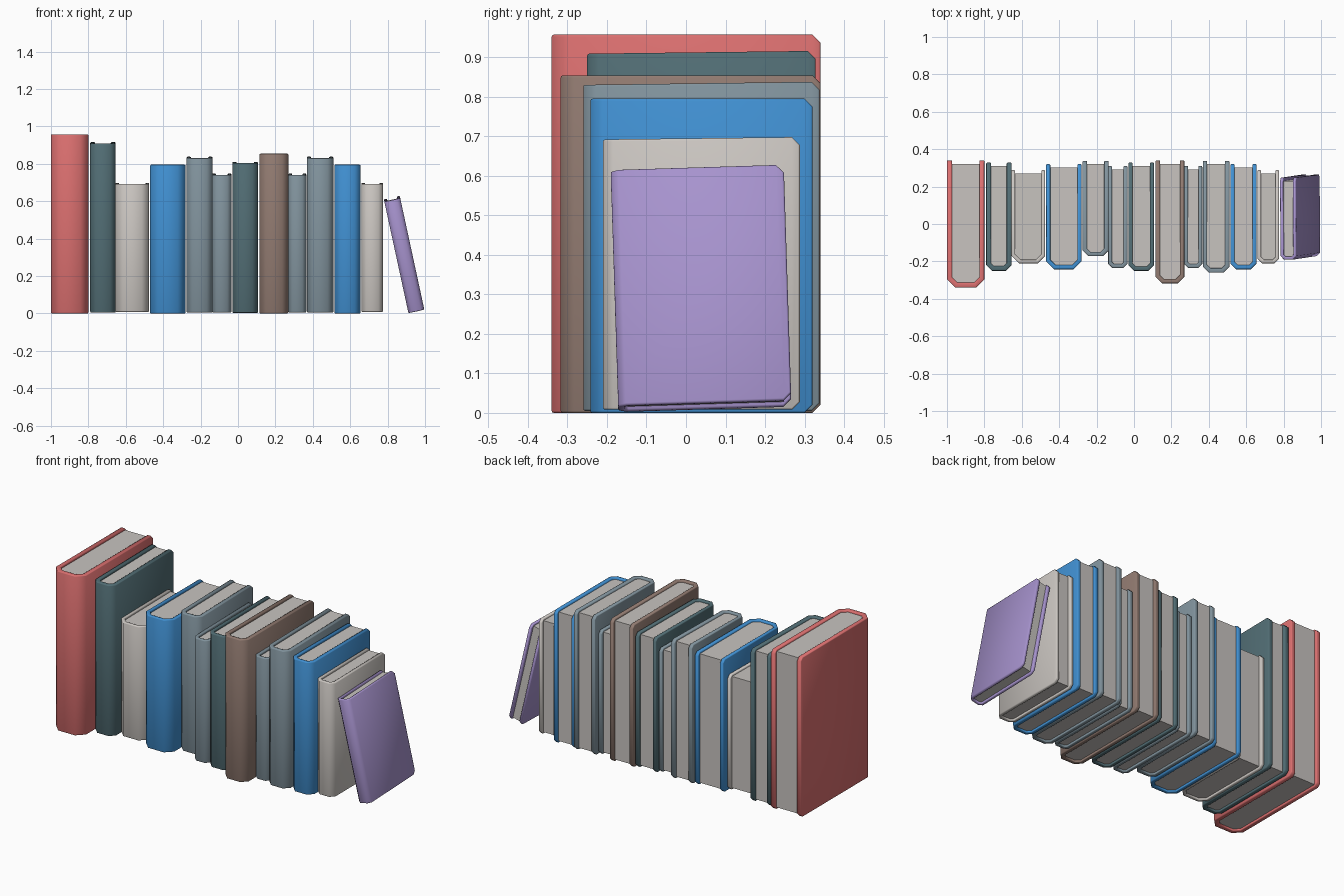
import bpy, bmesh, math
from mathutils import Matrix

if "Cube" in bpy.data.objects:
    bpy.data.objects.remove(bpy.data.objects["Cube"])


def material(name, rgb):
    m = bpy.data.materials.new(name)
    lin = [((c / 255 + 0.055) / 1.055) ** 2.4 for c in rgb]
    m.diffuse_color = (*lin, 1)
    m.use_nodes = True
    m.node_tree.nodes["Principled BSDF"].inputs["Base Color"].default_value = m.diffuse_color
    return m


MATS = {
    "red": material("red cloth", (220, 112, 112)),
    "teal": material("dark teal cloth", (82, 110, 117)),
    "white": material("off white", (205, 200, 195)),
    "blue": material("blue cloth", (65, 145, 211)),
    "grey": material("blue grey cloth", (130, 148, 158)),
    "brown": material("brown cloth", (146, 123, 113)),
    "purple": material("purple cloth", (167, 147, 206)),
}
PAPER = material("paper", (200, 196, 192))


def half_profile(w, y0, y1, c, t):
    """Left half of the U-shaped book outline, moved inward by t."""
    k = t * math.tan(math.radians(22.5))
    return [(-w / 2 + t, y1), (-w / 2 + t, y1 - 0.02),
            (-w / 2 + t, y0 + c + k), (-w / 2 + c + k, y0 + t)]


def mirrored(pts):
    return pts + [(-x, y) for x, y in reversed(pts)]


def finish(bm, name, mat, bevel, matrix):
    bmesh.ops.recalc_face_normals(bm, faces=bm.faces)
    me = bpy.data.meshes.new(name)
    bm.to_mesh(me)
    bm.free()
    ob = bpy.data.objects.new(name, me)
    bpy.context.collection.objects.link(ob)
    me.materials.append(mat)
    ob.matrix_world = matrix
    bpy.ops.object.select_all(action='DESELECT')
    ob.select_set(True)
    bpy.context.view_layer.objects.active = ob
    if bevel:
        mod = ob.modifiers.new("rounded edges", 'BEVEL')
        mod.width = bevel
        mod.segments = 2
        mod.limit_method = 'ANGLE'
        mod.angle_limit = math.radians(50)
        bpy.ops.object.modifier_apply(modifier=mod.name)
    bpy.ops.object.shade_smooth_by_angle(angle=math.radians(50))


def book(name, color, w, y0, y1, z0, z1, slope, matrix):
    t = 0.027 * z1 / 0.96
    c = 0.22 * w
    # cover: a rectangular section swept around the U, clipped at the fore corners
    outer = mirrored(half_profile(w, y0, y1, c, 0))
    inner = mirrored(half_profile(w, y0, y1, c, t))
    bm = bmesh.new()
    rings = []
    for i, (o, n) in enumerate(zip(outer, inner)):
        cut = 0.02 if i in (0, len(outer) - 1) else 0
        top = z1 - cut - slope * (y1 - o[1]) / (y1 - y0)
        low = z0 + cut
        rings.append([bm.verts.new(v) for v in
                      ((*o, low), (*o, top), (*n, top), (*n, low))])
    for a, b in zip(rings, rings[1:]):
        for j in range(4):
            k = (j + 1) % 4
            bm.faces.new((a[j], a[k], b[k], b[j]))
    bm.faces.new(rings[0])
    bm.faces.new(rings[-1])
    finish(bm, name + "_cover", MATS[color], 0.005, matrix)

    # page block, slightly recessed on three sides
    page_y = y1 - 0.018
    outline = mirrored(half_profile(w, y0, page_y, c, t * 0.95))
    bm = bmesh.new()
    lo = [bm.verts.new((x, y, z0 + 0.011)) for x, y in outline]
    hi = [bm.verts.new((x, y, z1 - 0.011 - slope * (page_y - y) / (y1 - y0)))
          for x, y in outline]
    n = len(outline)
    bm.faces.new(lo)
    bm.faces.new(hi)
    for i in range(n):
        j = (i + 1) % n
        bm.faces.new((lo[i], lo[j], hi[j], hi[i]))
    finish(bm, name + "_pages", PAPER, 0, matrix)


# standing books: colour, x range, y range, bottom, top, top slope
ROW = [
    ("red", -1.0, -0.80, -0.34, 0.34, 0, 0.957, 0),
    ("teal", -0.79, -0.655, -0.25, 0.328, 0.004, 0.916, 0.007),
    ("white", -0.655, -0.475, -0.21, 0.288, 0.008, 0.698, 0.006),
    ("blue", -0.47, -0.281, -0.242, 0.32, 0, 0.795, 0),
    ("grey", -0.275, -0.136, -0.172, 0.338, 0.005, 0.838, 0.008),
    ("grey", -0.138, -0.035, -0.235, 0.31, 0.005, 0.748, 0.008),
    ("teal", -0.03, 0.107, -0.25, 0.328, 0.003, 0.81, 0.005),
    ("brown", 0.115, 0.269, -0.317, 0.34, 0, 0.854, 0),
    ("grey", 0.269, 0.365, -0.235, 0.31, 0.005, 0.748, 0.008),
    ("grey", 0.368, 0.51, -0.26, 0.338, 0.005, 0.838, 0.008),
    ("blue", 0.515, 0.655, -0.242, 0.32, 0, 0.795, 0),
    ("white", 0.66, 0.776, -0.21, 0.288, 0.008, 0.698, 0.006),
]
for i, (col, xa, xb, y0, y1, z0, z1, slope) in enumerate(ROW, 1):
    book(f"{col}_book_{i}", col, xb - xa, y0, y1, z0, z1, slope,
         Matrix.Translation(((xa + xb) / 2, 0, 0)))

# last book leans against its neighbour
lean = (Matrix.Translation((0.888, 0.038, 0.315))
        @ Matrix.Rotation(math.radians(-12.2), 4, 'Y')
        @ Matrix.Rotation(math.radians(1.8), 4, 'X')
        @ Matrix.Translation((0, 0, -0.305)))
book("leaning_purple_book", "purple", 0.087, -0.219, 0.219, 0, 0.61, 0, lean)
